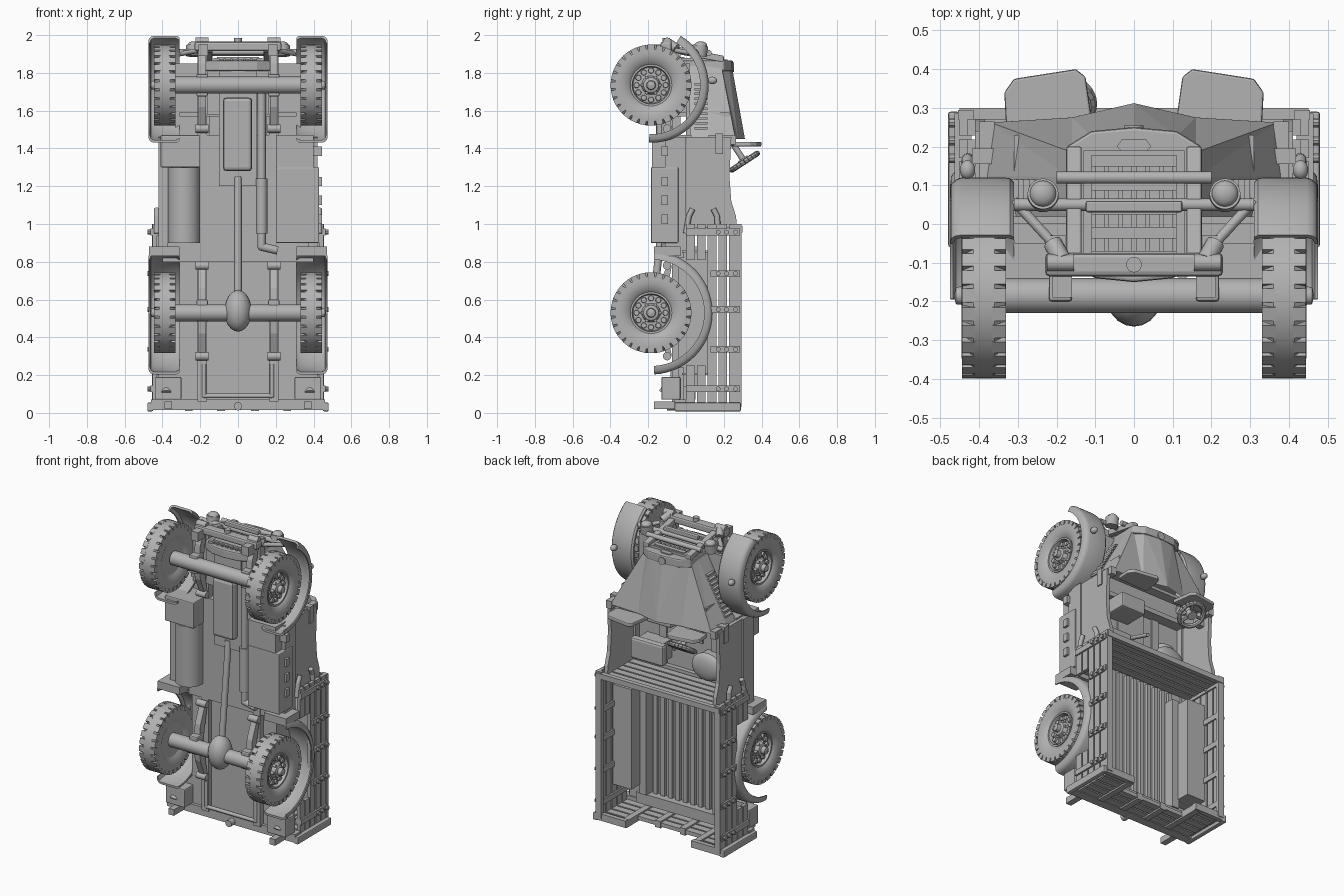
import bpy, bmesh, math
from mathutils import Vector, Matrix

cube = bpy.data.objects.get("Cube")
if cube:
    bpy.data.objects.remove(cube, do_unlink=True)

grey = bpy.data.materials.new("plain_grey")
grey.use_nodes = True
shade = (0.45, 0.45, 0.45, 1)
grey.diffuse_color = shade
grey.node_tree.nodes["Principled BSDF"].inputs["Base Color"].default_value = shade


def part(name, bm, mirror=False, smooth=False, bevel=0):
    """Turn a bmesh into a named object, optionally mirrored across the truck."""
    bmesh.ops.recalc_face_normals(bm, faces=bm.faces)
    mesh = bpy.data.meshes.new(name)
    bm.to_mesh(mesh)
    bm.free()
    mesh.materials.append(grey)
    ob = bpy.data.objects.new(name, mesh)
    bpy.context.collection.objects.link(ob)
    if bevel:
        mod = ob.modifiers.new("Bevel", "BEVEL")
        mod.width, mod.segments = bevel, 2
    if mirror:
        ob.modifiers.new("Mirror", "MIRROR")
    if smooth:
        bpy.ops.object.select_all(action="DESELECT")
        ob.select_set(True)
        bpy.context.view_layer.objects.active = ob
        bpy.ops.object.shade_smooth_by_angle(angle=math.radians(35))


def add_box(bm, x, y, z, turn=Matrix()):
    """Box from (low, high) ranges."""
    r = (x, y, z)
    size = [b - a for a, b in r]
    mid = [(a + b) / 2 for a, b in r]
    bmesh.ops.create_cube(bm, size=1, matrix=turn @ Matrix.Translation(mid) @ Matrix.Diagonal((*size, 1)))


def box(name, x, y, z, mirror=False, bevel=0):
    bm = bmesh.new()
    add_box(bm, x, y, z)
    part(name, bm, mirror, False, bevel)


def add_rod(bm, a, b, r, r2=None, seg=16):
    a, b = Vector(a), Vector(b)
    turn = (b - a).to_track_quat("Z", "Y").to_matrix().to_4x4()
    bmesh.ops.create_cone(bm, cap_ends=True, segments=seg, radius1=r, radius2=r if r2 is None else r2,
                          depth=(b - a).length, matrix=Matrix.Translation((a + b) / 2) @ turn)


def rod(name, points, r, mirror=False, seg=16):
    bm = bmesh.new()
    for a, b in zip(points, points[1:]):
        add_rod(bm, a, b, r, seg=seg)
    for p in points[1:-1]:
        bmesh.ops.create_uvsphere(bm, u_segments=seg, v_segments=8, radius=r, matrix=Matrix.Translation(p))
    part(name, bm, mirror, True)


def ball(name, at, scale, mirror=False):
    bm = bmesh.new()
    bmesh.ops.create_uvsphere(bm, u_segments=20, v_segments=12, radius=1,
                              matrix=Matrix.Translation(at) @ Matrix.Diagonal((*scale, 1)))
    part(name, bm, mirror, True)


def prism(name, outline, axis, lo, hi, mirror=False, bevel=0):
    """Extrude a flat outline along x (outline y, z) or z (outline x, y)."""
    bm = bmesh.new()
    place = (lambda p, t: (t, *p)) if axis == "x" else (lambda p, t: (*p, t))
    face = bm.faces.new([bm.verts.new(place(p, lo)) for p in outline])
    new = bmesh.ops.extrude_face_region(bm, geom=[face])["geom"]
    move = Vector(place((0, 0), hi - lo))
    bmesh.ops.translate(bm, vec=move, verts=[v for v in new if isinstance(v, bmesh.types.BMVert)])
    part(name, bm, mirror, False, bevel)


def spin(bm, profile, centre, start=0, sweep=360, steps=48, closed=False):
    """Turn an (x, radius) profile about an axle; angle 0 is +y, 90 is +z."""
    full = sweep == 360
    rings = []
    for i in range(steps if full else steps + 1):
        a = math.radians(start + sweep * i / steps)
        rings.append([bm.verts.new((x, centre[0] + r * math.cos(a), centre[1] + r * math.sin(a)))
                      for x, r in profile])
    n = len(profile)
    for p, q in zip(rings, rings[1:] + ([rings[0]] if full else [])):
        for j in range(n if closed else n - 1):
            k = (j + 1) % n
            bm.faces.new((p[j], p[k], q[k], q[j]))
    if not full:
        bm.faces.new(rings[0])
        bm.faces.new(rings[-1])


# Wheels: tyre, tread lugs, drilled-look disc, hub
HEIGHT = -0.185
for label, z in (("front", 1.735), ("rear", 0.53)):
    c = (HEIGHT, z)
    bm = bmesh.new()
    spin(bm, [(.355, .1), (.342, .125), (.33, .16), (.332, .19), (.345, .202), (.36, .214), (.415, .214), (.43, .202),
              (.443, .19), (.445, .16), (.433, .125), (.42, .11), (.41, .1)], c, closed=True)
    part(label + "_tyre", bm, True, True)
    bm = bmesh.new()
    for i in range(28):
        turn = Matrix.Translation((0, *c)) @ Matrix.Rotation(math.tau * i / 28, 4, "X")
        for x in ((.331, .365), (.41, .444)):
            add_box(bm, x, (.188, .214), (-.018, .018), turn)
    part(label + "_tread", bm, True)
    bm = bmesh.new()
    spin(bm, [(.35, .001), (.35, .11), (.425, .11), (.425, .1), (.4, .095), (.405, .05),
              (.43, .04), (.435, .025), (.46, .022), (.465, .001)], c)
    for count, ring, size, x in ((12, .077, .016, .414), (6, .046, .01, .425)):
        for i in range(count):
            a = math.tau * i / count
            y, zz = c[0] + ring * math.cos(a), c[1] + ring * math.sin(a)
            add_rod(bm, (.4, y, zz), (x, y, zz), size, size * .85, 12)
    part(label + "_rim", bm, True, True)

# Fenders
for label, z, start, sweep, r in (("front", 1.735, -92, 151, .305), ("rear", .53, -87, 174, .327)):
    bm = bmesh.new()
    spin(bm, [(.31, r - .025), (.31, r - .012), (.32, r - .002), (.335, r), (.445, r), (.462, r - .006), (.472, r - .018),
              (.475, r - .045), (.467, r - .045), (.46, r - .022), (.445, r - .014), (.33, r - .014)],
         (HEIGHT, z), start, sweep, 28, True)
    part(label + "_fender", bm, True, True)
ball("fender_lamp", (.43, .14, 1.76), (.02, .025, .02), True)

# Axles, springs, driveline and exhaust
rod("front_axle", [(-.34, HEIGHT, 1.735), (.34, HEIGHT, 1.735)], .045, seg=24)
rod("rear_axle", [(-.35, HEIGHT, .53), (.35, HEIGHT, .53)], .045, seg=24)
ball("differential", (0, HEIGHT, .54), (.072, .08, .11))
rod("drive_shaft", [(0, -.17, .6), (0, -.1, 1.25)], .02)
box("chassis_rail", (.165, .215), (-.075, -.03), (.06, 1.93), True)
for label, mid, half in (("front", 1.735, .23), ("rear", .54, .24)):
    prism(label + "_spring", [(-.1, mid - half), (-.15, mid - half * .5), (-.165, mid), (-.15, mid + half * .5),
          (-.1, mid + half), (-.075, mid + half), (-.12, mid), (-.075, mid - half)], "x", .17, .21, True)
    for end in (-half, half):
        rod(label + "_shackle", [(.155, -.1, mid + end), (.225, -.1, mid + end)], .022, True)
    box(label + "_spring_clamp", (.16, .22), (-.2, -.12), (mid - .06, mid + .06), True, .008)
box("oil_pan", (-.08, .075), (-.16, -.05), (1.28, 1.67), bevel=.02)
box("engine_tray", (-.1, .1), (-.11, -.03), (1.2, 1.87))
rod("exhaust_pipe", [(.125, -.11, 1.7), (.125, -.11, .88), (.21, -.11, .86)], .022)
rod("exhaust_silencer", [(.125, -.11, 1.24), (.125, -.11, .95)], .03)
rod("rear_frame_loop", [(-.18, -.07, .26), (-.18, -.07, .09), (.18, -.07, .09), (.18, -.07, .26)], .012)
rod("tow_hitch", [(0, -.1, .035), (0, 0, .035)], .022)

# Cab tub
box("cab_floor", (-.4, .4), (-.07, -.04), (.8, 1.47))
prism("cab_side", [(-.05, .98), (.27, .98), (.265, 1.04), (.24, 1.12), (.23, 1.25), (.24, 1.46), (-.05, 1.46)],
      "x", .385, .41, True)
box("toe_board", (-.39, .39), (-.06, .03), (1.44, 1.47))
box("firewall", (-.31, .31), (-.05, .23), (1.57, 1.59))
box("dashboard", (-.33, .1), (.19, .255), (1.44, 1.46))
box("centre_console", (.02, .2), (-.04, .13), (1.33, 1.43), bevel=.01)
for s in (-1, 1):
    prism("wind_screen", [(s * .105, .24), (s * .33, .25), (s * .335, .34), (s * .31, .375),
          (s * .15, .4), (s * .125, .38)], "z", 1.41, 1.435, bevel=.006)
box("cowl_bracket", (.36, .4), (.12, .265), (1.42, 1.47), True)
box("cowl_clip", (.355, .418), (.155, .195), (1.37, 1.48), True)

# Steering wheel, seats
hub, column = Vector((-.19, .31, 1.33)), Vector((-.19, .245, 1.43))
tilt = (hub - column).to_track_quat("Z", "Y").to_matrix().to_4x4()
bm = bmesh.new()
for i in range(24):
    a, b = (Matrix.Rotation(math.tau * k / 24, 3, "Z") @ Vector((.08, 0, 0)) for k in (i, i + 1))
    add_rod(bm, a, b, .015, seg=8)
    if i % 8 == 0:
        add_rod(bm, (0, 0, 0), a, .01, seg=8)
add_rod(bm, (0, 0, -.02), (0, 0, .015), .03)
bmesh.ops.transform(bm, matrix=Matrix.Translation(hub) @ tilt, verts=bm.verts)
part("steering_wheel", bm, smooth=True)
rod("steering_column", [column + (column - hub), hub], .016)
ball("driver_seat", (-.21, .08, 1.12), (.11, .035, .09))
box("passenger_seat", (.1, .34), (.05, .1), (1.04, 1.18), bevel=.015)
box("seat_base", (.13, .31), (-.04, .05), (1.05, 1.17), True)
rod("gear_lever", [(0, -.04, 1.25), (0, .13, 1.2)], .012)

# Bonnet lofted from nose to scuttle, folded along its diagonals, open to the cab
bm = bmesh.new()
nose = [(.165, .02), (.165, .12), (.16, .185), (.11, .225), (0, .24)]
cowl = [(.38, .02), (.39, .125), (.37, .262), (.16, .275), (0, .312)]
rings = []
for z, half in ((1.85, nose), (1.45, cowl)):
    outline = half + [(-x, y) for x, y in reversed(half[:-1])]
    rings.append([bm.verts.new((x, y, z)) for x, y in outline])
front, back = rings
for j in range(len(front)):
    k = (j + 1) % len(front)
    if j < len(nose) - 1:
        folds = ((front[j], back[k], back[j]), (front[j], front[k], back[k]))
    else:
        folds = ((front[k], back[k], back[j]), (front[j], front[k], back[j]))
    for fold in folds:
        bm.faces.new(fold)
bm.faces.new(front)
part("bonnet", bm)
box("engine_bay", (-.165, .165), (-.1, .03), (1.58, 1.85))
bm = bmesh.new()
for i in range(10):
    z = 1.5 + i * .026
    x = .165 + (1.85 - z) * .56
    add_box(bm, (x - .02, x + .012), (.045, .115), (z, z + .013))
part("bonnet_louvres", bm, True)
box("inner_apron", (.15, .33), (.0, .02), (1.45, 1.85), True)

# Radiator shell, grille and sloping front guard
prism("radiator_shell", [(-.17, -.1), (-.1, -.14), (0, -.15), (.1, -.14), (.17, -.1), (.175, .2), (.11, .24), (0, .25),
      (-.11, .24), (-.175, .2)], "z", 1.81, 1.865, bevel=.008)
bm = bmesh.new()
for i in range(5):
    y = -.1 + i * .062
    add_box(bm, (-.11, .11), (y, y + .03), (1.86, 1.885))
for i in range(7):
    x = -.105 + i * .035
    add_box(bm, (x - .006, x + .006), (-.12, .175), (1.86, 1.876))
part("grille_bars", bm)
box("grille_frame", (.11, .13), (-.12, .19), (1.86, 1.88), True)
box("grille_top", (-.11, .11), (.175, .19), (1.86, 1.88))
prism("blank_badge", [(-.045, .2), (-.03, .185), (.03, .185), (.045, .2), (.03, .22), (-.03, .22)], "z", 1.86, 1.872)
rod("filler_cap", [(0, .24, 1.83), (0, .255, 1.83)], .025)
box("front_bumper", (-.23, .23), (-.135, -.075), (1.915, 1.965), bevel=.012)
box("bumper_bracket", (.16, .21), (-.19, -.12), (1.89, 1.95), True)
prism("guard_upright", [(-.1, 1.91), (-.1, 1.95), (.2, 1.89), (.2, 1.855)], "x", .135, .175, True, .006)
for y, reach, z in ((.12, .2, 1.905), (.05, .31, 1.91)):
    rod("guard_bar", [(-reach, y, z), (reach, y, z)], .016)
box("guard_top_bar", (-.125, .125), (.03, .06), (1.925, 1.95), bevel=.006)
rod("guard_brace", [(.31, .06, 1.9), (.2, -.06, 1.92)], .013, True)
rod("guard_buffer", [(.21, -.05, 1.93), (.185, -.095, 1.96)], .024, True)
rod("tow_eye", [(0, -.105, 1.93), (0, -.105, 1.985)], .02)
rod("headlight", [(.235, .07, 1.89), (.235, .078, 1.945)], .04, True, 24)
ball("headlight_lens", (.235, .078, 1.945), (.034, .034, .022), True)

# Side boxes and tank under the cab
box("right_step_box", (-.41, -.2), (-.18, -.05), (1.3, 1.47), bevel=.006)
rod("fuel_tank", [(-.285, -.1, .9), (-.285, -.1, 1.3)], .085, seg=32)
box("left_locker", (.2, .43), (-.185, -.04), (.9, 1.3), bevel=.006)
box("left_step_box", (.2, .4), (-.18, -.04), (1.3, 1.47))
bm = bmesh.new()
for z in (1.0, 1.1, 1.2, 1.36):
    add_box(bm, (.4, .445), (-.13, -.095), (z, z + .05))
part("locker_hinges", bm)
box("side_sill", (.37, .42), (-.11, 0), (.85, 1.46), True)

# Cargo bed: floor cut away over the wheels, ribs, hollow wheel benches
bm = bmesh.new()
for half, z in ((.42, (.03, .24)), (.31, (.24, .82)), (.42, (.82, 1.0))):
    add_box(bm, (-half, half), (-.04, -.01), z)
part("bed_floor", bm)
bm = bmesh.new()
for i in range(11):
    x = -.275 + i * .055
    add_box(bm, (x - .014, x + .014), (-.015, .01), (.08, .95))
part("floor_ribs", bm)
bm = bmesh.new()
add_box(bm, (.295, .31), (-.02, .145), (.2, .86))
add_box(bm, (.295, .43), (.13, .147), (.2, .86))
for z in (.2, .85):
    add_box(bm, (.295, .43), (-.02, .145), (z, z + .01))
part("wheel_bench", bm, True)
box("bench_step", (.25, .3), (-.02, .06), (.14, .88), True)
box("rear_step", (-.33, .33), (-.02, .05), (.07, .14))

# Slatted walls, straps and rails
bm = bmesh.new()
ends = bmesh.new()
for i in range(5):
    y = i * .057
    # The lower side slats stop at the wheel arch
    for z in ((.03, .25), (.81, 1.0)) if i < 2 else ((.03, 1.0),):
        add_box(bm, (.43, .452), (y, y + .047), z)
    add_box(ends, (-.43, .43), (y, y + .047), (.96, .985))
    # The tailgate dips in the middle, so its upper slats are only on the sides
    for x in ((-.43, .43),) if i < 3 else ((-.43, -.24), (.24, .43)):
        add_box(ends, x, (y, y + .047), (.02, .045))
part("side_slats", bm, True)
part("end_slats", ends)
bm = bmesh.new()
for z in (.11, .32, .53, .72, .94):
    add_box(bm, (.42, .463), (.13 if .2 < z < .9 else 0, .285), (z, z + .035))
    for y in (.17, .215, .262):
        add_rod(bm, (.45, y, z + .017), (.478, y, z + .017), .013, seg=10)
part("side_straps", bm, True)
bm = bmesh.new()
for x, top in ((.09, .165), (.26, .28)):
    add_box(bm, (x - .02, x + .02), (0, top), (.01, .055))
part("tailgate_straps", bm, True)
box("bed_top_rail", (.415, .455), (.27, .295), (.03, 1.0), True)
box("front_top_rail", (-.45, .45), (.27, .3), (.955, .99))
box("tailgate_rail", (.24, .45), (.26, .29), (.015, .06), True)
box("corner_post", (.45, .48), (-.06, .29), (.008, .055), True, .006)
box("rear_cross_member", (-.46, .46), (-.06, 0), (.015, .07))
rod("bed_hook", [(.43, .0, .95), (.43, .015, 1.04), (.43, .035, 1.08)], .015, True)
rod("upper_bed_hook", [(.43, .17, .95), (.43, .165, 1.04), (.43, .145, 1.08)], .015, True)

# Rear lockers and lamps
box("rear_locker", (.3, .44), (-.13, -.03), (.07, .19), True, .006)
rod("rear_lamp", [(.38, -.12, .1), (.38, -.06, .17)], .03, True)
box("tail_light", (.35, .39), (-.17, -.05), (.02, .06), True)
box("fender_stay", (.31, .47), (-.17, -.03), (.83, .88), True)
